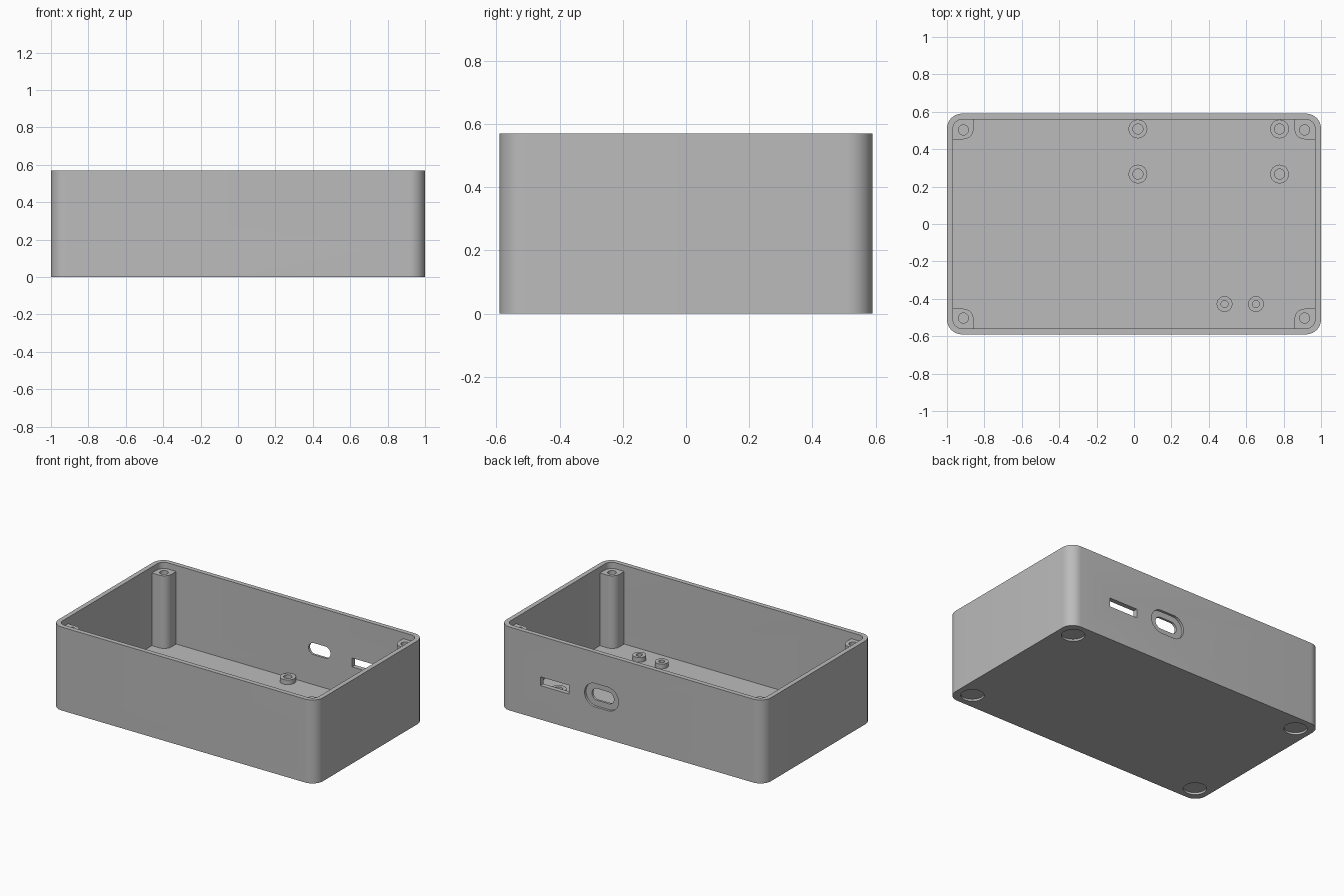
import bpy, bmesh, math
from mathutils import Matrix

if "Cube" in bpy.data.objects:
    bpy.data.objects.remove(bpy.data.objects["Cube"])

HX, HY, H, WALL = 1.0, 0.59, 0.57, 0.032

grey = bpy.data.materials.new("mid grey plastic")
grey.diffuse_color = (0.5, 0.5, 0.5, 1)
grey.use_nodes = True
grey.node_tree.nodes["Principled BSDF"].inputs["Base Color"].default_value = grey.diffuse_color


def rounded(cx, cy, w, h, radii, seg=10):
    """Rectangle outline, corner radii in order: +x+y, -x+y, -x-y, +x-y."""
    pts = []
    for i, (sx, sy) in enumerate([(1, 1), (-1, 1), (-1, -1), (1, -1)]):
        r = radii[i]
        px, py = cx + sx * (w / 2 - r), cy + sy * (h / 2 - r)
        n = seg if r > 0 else 0
        for k in range(n + 1):
            a = math.pi / 2 * (i + (k / n if n else 0))
            pts.append((px + r * math.cos(a), py + r * math.sin(a)))
    return pts


def circle(cx, cy, r, n=32):
    return [(cx + r * math.cos(2 * math.pi * k / n),
             cy + r * math.sin(2 * math.pi * k / n)) for k in range(n)]


def prism(name, pts, z0, z1, matrix=None):
    """Extrude an outline from z0 to z1."""
    bm = bmesh.new()
    face = bm.faces.new([bm.verts.new((x, y, z0)) for x, y in pts])
    up = bmesh.ops.extrude_face_region(bm, geom=[face])["geom"]
    bmesh.ops.translate(bm, vec=(0, 0, z1 - z0),
                        verts=[v for v in up if isinstance(v, bmesh.types.BMVert)])
    bmesh.ops.remove_doubles(bm, verts=bm.verts, dist=1e-5)
    if matrix:
        bm.transform(matrix)
    bmesh.ops.recalc_face_normals(bm, faces=bm.faces)
    mesh = bpy.data.meshes.new(name)
    bm.to_mesh(mesh)
    bm.free()
    obj = bpy.data.objects.new(name, mesh)
    bpy.context.collection.objects.link(obj)
    mesh.materials.append(grey)
    return obj


def cut(obj, *cutters):
    """Subtract the cutters from obj and discard them."""
    bpy.context.view_layer.objects.active = obj
    for c in cutters:
        mod = obj.modifiers.new("cut", 'BOOLEAN')
        mod.operation, mod.solver, mod.object = 'DIFFERENCE', 'EXACT', c
        bpy.ops.object.modifier_apply(modifier=mod.name)
        bpy.data.objects.remove(c)


def wall_cut(x, z, w, h, r, y0, y1):
    """Cutter through a wall, running along y."""
    to_y = Matrix(((1, 0, 0, 0), (0, 0, 1, 0), (0, 1, 0, 0), (0, 0, 0, 1)))
    return prism("cutter", rounded(x, z, w, h, [r] * 4), y0, y1, to_y)


# Open tray shell
shell = prism("case_shell", rounded(0, 0, 2 * HX, 2 * HY, [0.08] * 4), 0, H)
cut(shell, prism("cutter", rounded(0, 0, 2 * (HX - WALL), 2 * (HY - WALL), [0.048] * 4),
                 WALL, H + 0.1))

# Front slot, back port slot, back oval port with a shallow surround
cut(shell,
    wall_cut(0.73, 0.178, 0.14, 0.038, 0, -0.7, -0.5),
    wall_cut(0.58, 0.262, 0.215, 0.06, 0, 0.5, 0.7),
    wall_cut(0.226, 0.277, 0.256, 0.16, 0.0799, HY - 0.016, 0.7),
    wall_cut(0.226, 0.277, 0.166, 0.08, 0.0399, 0.5, 0.7))

# Round foot recesses under the floor
for sx in (-1, 1):
    for sy in (-1, 1):
        cut(shell, prism("cutter", circle(sx * 0.89, sy * 0.48, 0.072), -0.1, 0.014))

parts = [shell]

# Corner screw posts, rounded on the side facing the cavity
for i, (sx, sy) in enumerate([(1, 1), (-1, 1), (-1, -1), (1, -1)]):
    radii = [0, 0, 0, 0]
    radii[i] = 0.05
    radii[(i + 2) % 4] = 0.055
    post = prism("corner_post", rounded(sx * 0.918, sy * 0.513, 0.12, 0.12, radii), 0.022, 0.528)
    cut(post, prism("cutter", circle(sx * 0.912, sy * 0.503, 0.027, 24), 0.2, 0.7))
    parts.append(post)

# Board standoffs on the floor
spots = [(x, y, 0.05, 0.027) for x in (0.021, 0.778) for y in (0.267, 0.508)]
spots += [(x, -0.428, 0.042, 0.019) for x in (0.484, 0.652)]
for x, y, r, hole in spots:
    standoff = prism("board_standoff", circle(x, y, r), 0.025, 0.064)
    cut(standoff, prism("cutter", circle(x, y, hole, 24), 0.0, 0.1))
    parts.append(standoff)

# Smooth the round walls, keep the edges sharp
for obj in parts:
    bpy.ops.object.select_all(action='DESELECT')
    obj.select_set(True)
    bpy.context.view_layer.objects.active = obj
    bpy.ops.object.shade_smooth_by_angle(angle=math.radians(30))
